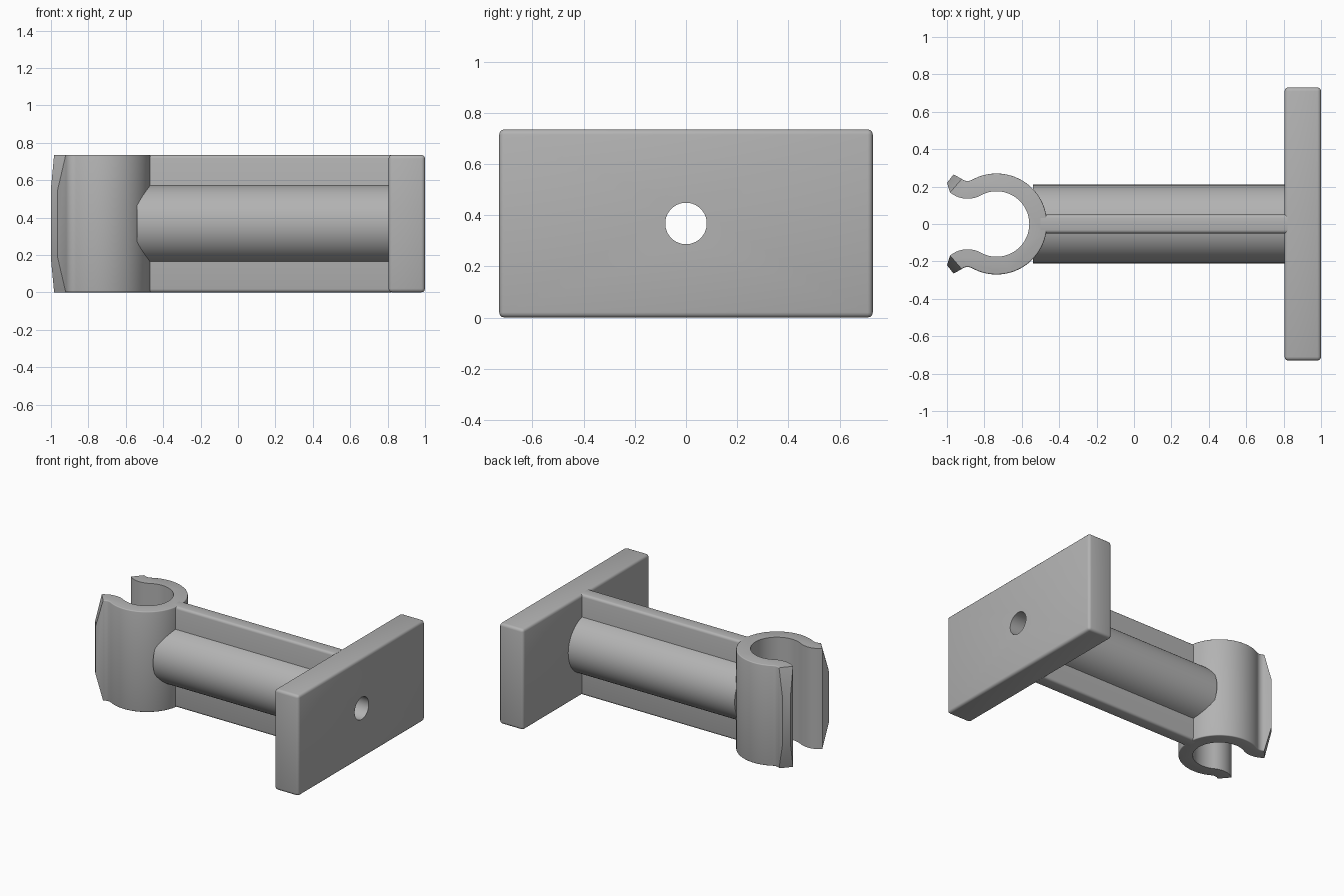
import bpy, bmesh
from math import cos, sin, radians, pi
from mathutils import Vector, Matrix

cube = bpy.data.objects.get("Cube")
if cube:
    bpy.data.objects.remove(cube, do_unlink=True)

H = 0.735
MID = H / 2

grey = bpy.data.materials.new("plain grey")
grey.use_nodes = True
colour = (0.45, 0.45, 0.45, 1)
grey.diffuse_color = colour
grey.node_tree.nodes["Principled BSDF"].inputs["Base Color"].default_value = colour


def make(name, bm):
    bmesh.ops.recalc_face_normals(bm, faces=bm.faces[:])
    mesh = bpy.data.meshes.new(name)
    bm.to_mesh(mesh)
    bm.free()
    ob = bpy.data.objects.new(name, mesh)
    bpy.context.collection.objects.link(ob)
    mesh.materials.append(grey)
    return ob


def box(x0, x1, half_y):
    bm = bmesh.new()
    bmesh.ops.create_cube(bm, size=1, matrix=Matrix.Translation(((x0 + x1) / 2, 0, MID))
                          @ Matrix.Diagonal((x1 - x0, 2 * half_y, H, 1)))
    return bm


def tube_x(x0, x1, radius):
    bm = bmesh.new()
    bmesh.ops.create_cone(bm, cap_ends=True, segments=64, radius1=radius, radius2=radius,
                          depth=x1 - x0, matrix=Matrix.Translation(((x0 + x1) / 2, 0, MID))
                          @ Matrix.Rotation(pi / 2, 4, 'Y'))
    return bm


def round_edges(bm, edges, width):
    bmesh.ops.bevel(bm, geom=edges, offset=width, segments=3, profile=0.5,
                    affect='EDGES', clamp_overlap=True)


def arc(cx, cy, r, a0, a1, n):
    angles = [radians(a0 + (a1 - a0) * i / n) for i in range(n + 1)]
    return [(cx + r * cos(a), cy + r * sin(a)) for a in angles]


# Mounting plate
bm = box(0.805, 1, 0.73)
round_edges(bm, bm.edges[:], 0.02)
plate = make("mounting_plate", bm)

# Central web with rounded long edges
bm = box(-0.5, 0.82, 0.05)
round_edges(bm, [e for e in bm.edges if abs(e.verts[0].co.x - e.verts[1].co.x) > 0.1], 0.018)
web = make("arm_web", bm)

# Round arm
rod = make("round_arm", tube_x(-0.54, 0.82, 0.21))

# Clip: open ring whose ends curl outwards into pointed lips
CX, LX, LY = -0.735, -0.89, 0.28
outer = arc(CX, 0, 0.27, 0, 119, 30) + arc(LX, LY, 0.05, -61, -130, 10)[1:]
inner = arc(CX, 0, 0.175, 0, 119, 30) + arc(LX, LY, 0.145, -61, -130, 10)[1:]
tip = [(-0.965, 0.265), (-1.0, 0.22)]
half = outer + tip + inner[::-1]
flip = [(x, -y) for x, y in half]
loop = half + flip[::-1][1:-1]

bm = bmesh.new()
base = bm.faces.new([bm.verts.new((x, y, 0)) for x, y in loop])
top = bmesh.ops.extrude_face_region(bm, geom=[base])["geom"]
bmesh.ops.translate(bm, vec=(0, 0, H), verts=[v for v in top if isinstance(v, bmesh.types.BMVert)])

# Soften the outer rims of the ring
rim = {(round(x, 4), round(abs(y), 4)) for x, y in outer}
on_rim = lambda v: (round(v.co.x, 4), round(abs(v.co.y), 4)) in rim
round_edges(bm, [e for e in bm.edges if all(on_rim(v) for v in e.verts)
                 and abs(e.verts[0].co.z - e.verts[1].co.z) < 0.01], 0.018)

# Slope the lip tips towards the top and bottom
for sy in (1, -1):
    for sz in (1, -1):
        cut = bmesh.ops.bisect_plane(
            bm, geom=bm.verts[:] + bm.edges[:] + bm.faces[:], clear_outer=True,
            plane_co=Vector((-0.9515, sy * 0.2055, MID + sz * MID)),
            plane_no=Vector((-0.139, sy * 0.12, sz * 0.0475)))
        bmesh.ops.holes_fill(bm, edges=[e for e in bm.edges if e.is_boundary])
clip = make("clip_ring", bm)

# Bore running the full length
bore = make("bore_cutter", tube_x(-1.2, 1.2, 0.081))
bore.hide_render = True
for ob in (plate, web, rod, clip):
    mod = ob.modifiers.new("bore", 'BOOLEAN')
    mod.operation = 'DIFFERENCE'
    mod.solver = 'EXACT'
    mod.object = bore
    bpy.ops.object.select_all(action='DESELECT')
    ob.select_set(True)
    bpy.context.view_layer.objects.active = ob
    bpy.ops.object.modifier_apply(modifier=mod.name)
    bpy.ops.object.shade_smooth_by_angle(angle=radians(35))
bpy.data.objects.remove(bore, do_unlink=True)
